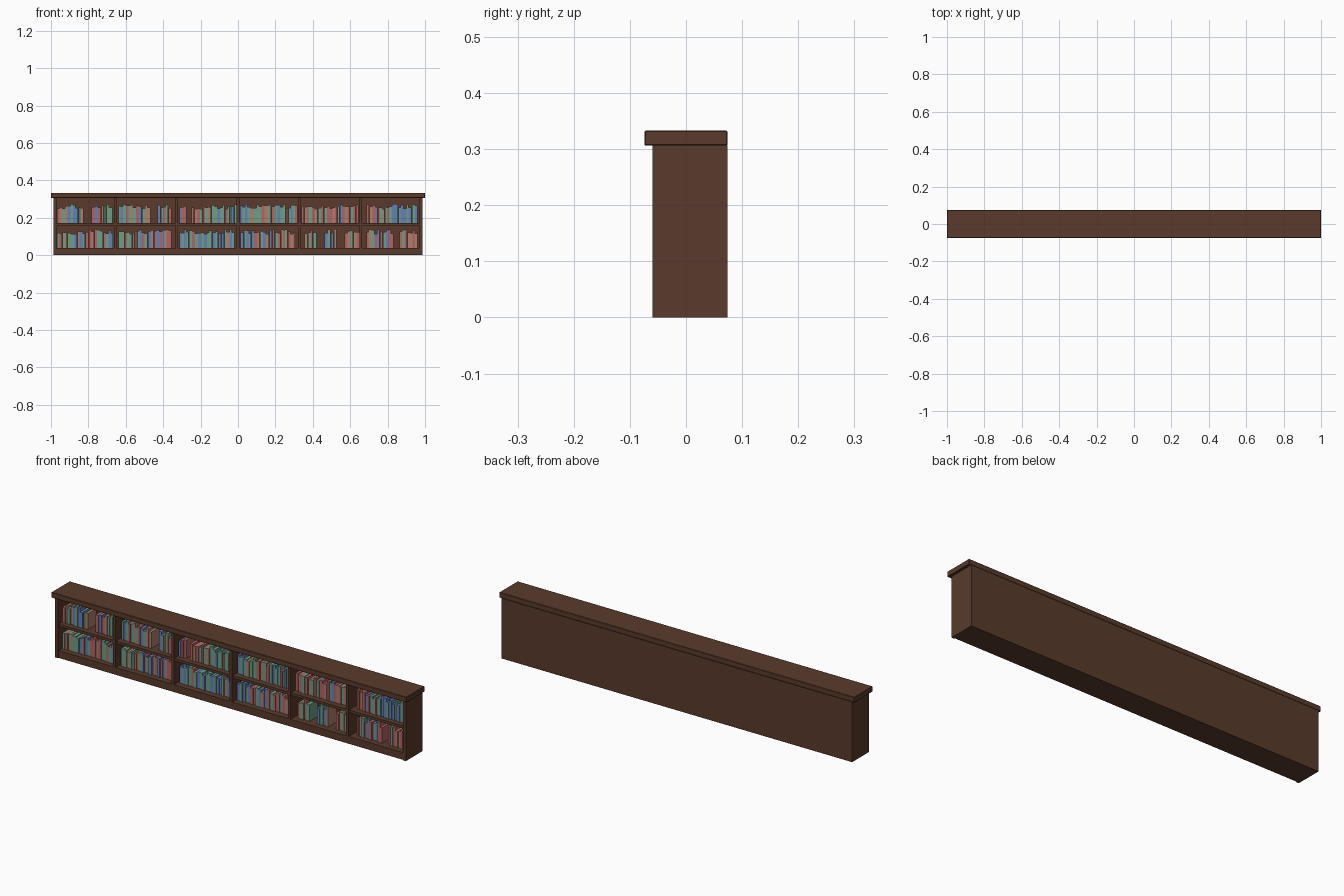
import bpy, bmesh, random
from mathutils import Matrix

if "Cube" in bpy.data.objects:
    bpy.data.objects.remove(bpy.data.objects["Cube"])

random.seed(7)


def material(name, srgb):
    m = bpy.data.materials.new(name)
    m.diffuse_color = [((c + 0.055) / 1.055) ** 2.4 for c in srgb] + [1]
    m.use_nodes = True
    m.node_tree.nodes["Principled BSDF"].inputs["Base Color"].default_value = m.diffuse_color
    return m


wood = material("dark_wood", (0.35, 0.228, 0.172))
covers = [material("red_cover", (0.70, 0.39, 0.39)),
          material("green_cover", (0.43, 0.62, 0.53)),
          material("blue_cover", (0.40, 0.50, 0.71)),
          material("tan_cover", (0.68, 0.50, 0.42)),
          material("deep_green_cover", (0.29, 0.47, 0.42))]
CODES = "RGBTD"


def add_box(bm, x0, x1, y0, y1, z0, z1, index=0):
    mat = Matrix.Translation(((x0 + x1) / 2, (y0 + y1) / 2, (z0 + z1) / 2))
    mat = mat @ Matrix.Diagonal((x1 - x0, y1 - y0, z1 - z0, 1))
    verts = bmesh.ops.create_cube(bm, size=1, matrix=mat)["verts"]
    for f in {f for v in verts for f in v.link_faces}:
        f.material_index = index


def finish(bm, name, mats):
    mesh = bpy.data.meshes.new(name)
    bm.to_mesh(mesh)
    bm.free()
    for m in mats:
        mesh.materials.append(m)
    ob = bpy.data.objects.new(name, mesh)
    bpy.context.collection.objects.link(ob)
    return ob


def board(name, *bounds):
    bm = bmesh.new()
    add_box(bm, *bounds)
    return finish(bm, name, [wood])


# Case: worktop with chamfered edges, sides, back, plinth and shelf
top = board("top_slab", -1, 1, -0.074, 0.074, 0.306, 0.333)
bevel = top.modifiers.new("edge", "BEVEL")
bevel.width = 0.002
bevel.segments = 1
board("left_side", -0.987, -0.971, -0.06, 0.074, 0, 0.306)
board("right_side", 0.971, 0.987, -0.06, 0.074, 0, 0.306)
board("back_panel", -0.971, 0.971, 0.058, 0.074, 0, 0.306)
board("plinth", -0.971, 0.971, -0.056, 0.058, 0, 0.037)
board("middle_shelf", -0.971, 0.971, -0.054, 0.058, 0.158, 0.171)

# Upright dividers between the six bays
for i in range(-2, 3):
    x = i * 0.328
    board("divider", x - 0.007, x + 0.007, -0.057, 0.058, 0.037, 0.306)

# Runs of books on each shelf: start, end along x, and cover colours in order
upper = [(-0.968, -0.826, "RTGTBGBBDT"), (-0.783, -0.671, "RBRTGGG"),
         (-0.639, -0.468, "GBGRGTGRBGTT"), (-0.43, -0.355, "BGRGR"),
         (-0.313, -0.275, "BRR"), (-0.249, -0.008, "RTRGRGTGGBGGRGGBG"),
         (0.012, 0.318, "BGBGTGGGRTGRGBGGRGBGR"),
         (0.34, 0.644, "RTRGRTGRGRRTRGBRTRGRR"),
         (0.687, 0.96, "RTRBRGTGRGBBGBBGBGB")]
lower = [(-0.968, -0.666, "GRGTGGBTBGRRTRGGRGBB"),
         (-0.639, -0.355, "GGTGGRTGBRGBTRBRBTRR"),
         (-0.313, -0.019, "BGBGGRGBGBGGBGBBGTBG"),
         (0.013, 0.307, "BGBGBRTGBTBRGRTRGRTR"),
         (0.356, 0.42, "TGRG"), (0.463, 0.527, "BGBT"),
         (0.57, 0.65, "RTGTR"), (0.687, 0.832, "RTGRBRGBRR"),
         (0.864, 0.96, "RGRTTRT")]


def book_run(name, x, end, colors, floor):
    bm = bmesh.new()
    widths = [random.uniform(0.75, 1.25) for _ in colors]
    scale = (end - x) / sum(widths)
    for code, share in zip(colors, widths):
        w = share * scale
        h = random.uniform(0.076, 0.102)
        front = random.uniform(-0.030, -0.021)
        add_box(bm, x, x + w - 0.001, front, front + 0.07,
                floor, floor + h, CODES.index(code))
        x += w
    finish(bm, name, covers)


for x0, x1, colors in upper:
    book_run("upper_books", x0, x1, colors, 0.171)
for x0, x1, colors in lower:
    book_run("lower_books", x0, x1, colors, 0.037)
